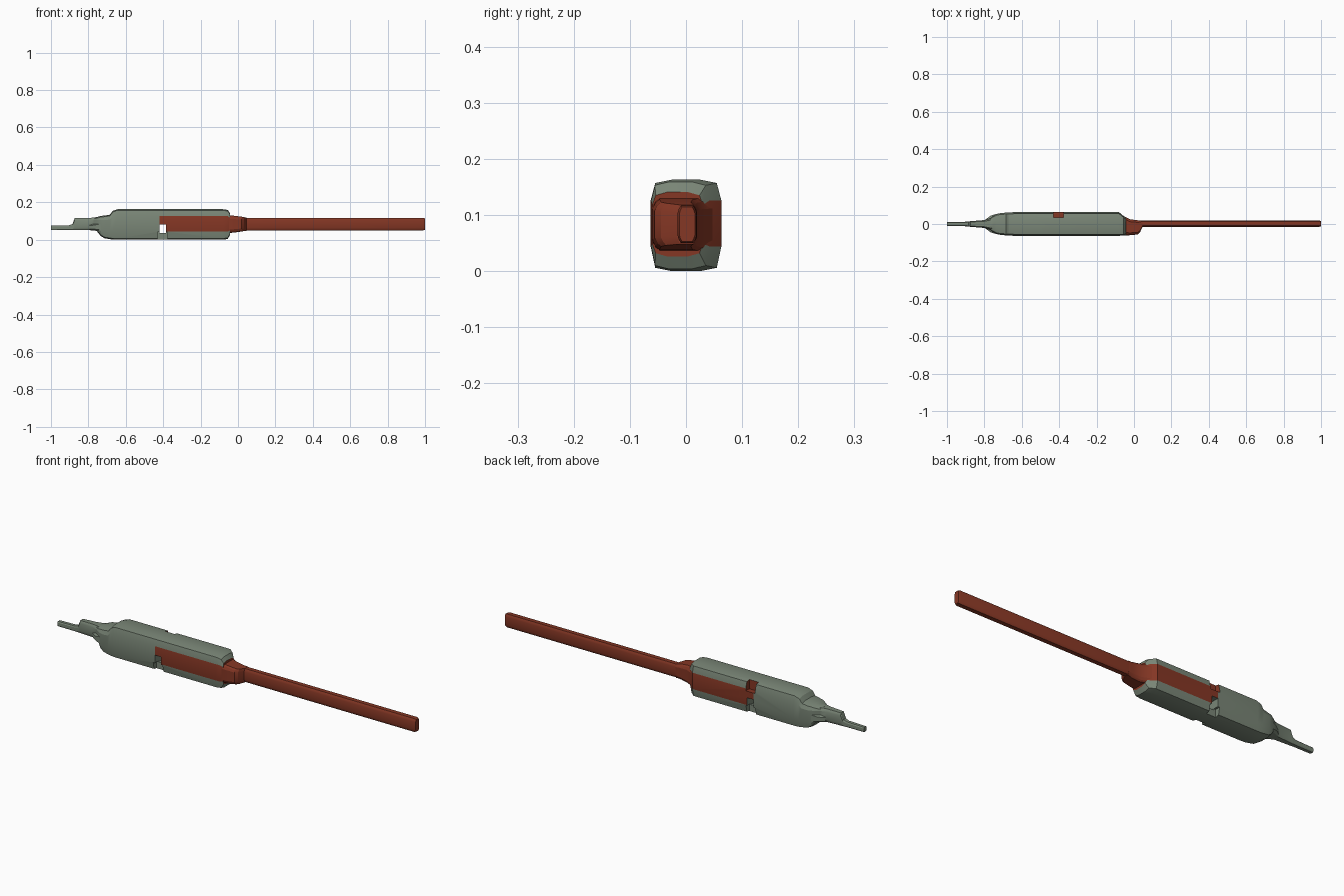
import bpy, bmesh, math

if "Cube" in bpy.data.objects:
    bpy.data.objects.remove(bpy.data.objects["Cube"])

def mat(name, rgb):
    m = bpy.data.materials.new(name)
    m.diffuse_color = (*rgb, 1)
    m.use_nodes = True
    m.node_tree.nodes["Principled BSDF"].inputs["Base Color"].default_value = m.diffuse_color
    return m

MATS = [mat("grey_green", (.195, .24, .185)), mat("rust_red", (.235, .038, .018))]

def finish(bm, name):
    bmesh.ops.recalc_face_normals(bm, faces=bm.faces)
    me = bpy.data.meshes.new(name)
    bm.to_mesh(me)
    bm.free()
    for m in MATS:
        me.materials.append(m)
    ob = bpy.data.objects.new(name, me)
    bpy.context.collection.objects.link(ob)
    return ob

def section(y0, y1, z0, z1, top):
    # barrel shaped cross-section with 12 points
    yc, hw, h = (y0 + y1) / 2, (y1 - y0) / 2, z1 - z0
    b = min(.006, .1 * h)
    zs = [z1, z1 - b, min(.13, z1 - .2 * h), max(.048, z0 + .2 * h), z0 + b, z0]
    ys = [top, .87, 1, 1, .87, top]
    half = list(zip(ys, zs))
    return [(yc + hw * y, z) for y, z in half] + [(yc - hw * y, z) for y, z in half[::-1]]

def loft(name, stations, rule, top=.4):
    # stations: x, y0, y1, z0, z1
    bm = bmesh.new()
    rings = [[bm.verts.new((s[0], y, z)) for y, z in section(*s[1:], top)] for s in stations]
    for i in range(len(rings) - 1):
        a, b = rings[i], rings[i + 1]
        for k in range(12):
            f = bm.faces.new((a[k], a[(k + 1) % 12], b[(k + 1) % 12], b[k]))
            f.material_index = rule(stations[i][0], k)
    for r, x in ((rings[0], -1), (rings[-1], 1)):
        bm.faces.new(r).material_index = rule(x, 2)
    return finish(bm, name)

def cut(ob, lo, hi, mi):
    # box cut, whose inside takes material mi
    bm = bmesh.new()
    bmesh.ops.create_cube(bm, size=1)
    for v in bm.verts:
        v.co = [lo[i] if v.co[i] < 0 else hi[i] for i in range(3)]
    for f in bm.faces:
        f.material_index = mi
    c = finish(bm, "cutter")
    c.hide_render = True
    m = ob.modifiers.new("cut", 'BOOLEAN')
    m.operation, m.solver, m.object = 'DIFFERENCE', 'EXACT', c
    bpy.context.view_layer.objects.active = ob
    bpy.ops.object.modifier_apply(modifier=m.name)
    bpy.data.objects.remove(c)

def smooth(ob):
    bpy.ops.object.select_all(action='DESELECT')
    ob.select_set(True)
    bpy.context.view_layer.objects.active = ob
    bpy.ops.object.shade_smooth_by_angle(angle=math.radians(20))

# housing with red side panels
housing = loft("housing", [
    (-.775, -.026, .026, .055, .122),
    (-.755, -.042, .042, .05, .125),
    (-.735, -.054, .054, .025, .131),
    (-.715, -.058, .058, .012, .133),
    (-.685, -.061, .061, .007, .138),
    (-.67, -.062, .062, .005, .158),
    (-.645, -.063, .063, .004, .167),
    (-.42, -.063, .063, .004, .167),
    (-.08, -.063, .063, .004, .167),
    (-.055, -.062, .042, .008, .163),
    (-.042, -.06, .03, .03, .145)],
    lambda x, k: int(x > -.43 and k in (2, 8)))
# through window, flange notches and rear top notch
cut(housing, (-.42, -.1, .04), (-.385, .1, .085), 0)
cut(housing, (-.43, -.1, -.05), (-.378, -.035, .045), 0)
cut(housing, (-.43, .035, -.05), (-.378, .1, .045), 0)
cut(housing, (-.43, .035, .118), (-.378, .1, .25), 1)
smooth(housing)

# stepped tail
smooth(loft("tail", [
    (-1, -.011, .011, .055, .079),
    (-.905, -.012, .012, .055, .081),
    (-.885, -.014, .014, .055, .088),
    (-.873, -.015, .015, .055, .119),
    (-.8, -.021, .021, .055, .121),
    (-.76, -.032, .032, .055, .122)], lambda x, k: 0, .7))

# cheeks flaring out under the tail
smooth(loft("tail_cheeks", [
    (-.795, -.024, .024, .055, .085),
    (-.765, -.045, .045, .053, .09),
    (-.735, -.054, .054, .045, .1)], lambda x, k: 0, .7))

# collar where the bar enters the housing
smooth(loft("collar", [
    (-.1, -.055, .058, .04, .135),
    (-.075, -.058, .056, .04, .135),
    (-.05, -.061, .04, .04, .134),
    (-.02, -.06, .025, .042, .132),
    (.02, -.056, .02, .048, .127),
    (.032, -.045, .02, .05, .125),
    (.045, -.016, .019, .052, .122)], lambda x, k: 1, .7))

# long bar
smooth(loft("bar", [
    (0, -.015, .019, .054, .121),
    (.99, -.015, .019, .054, .121),
    (1, -.012, .016, .057, .118)], lambda x, k: 1, .65))

# rest everything on the ground
low = min(v.co.z for v in housing.data.vertices)
for ob in bpy.data.objects:
    ob.location.z -= low
